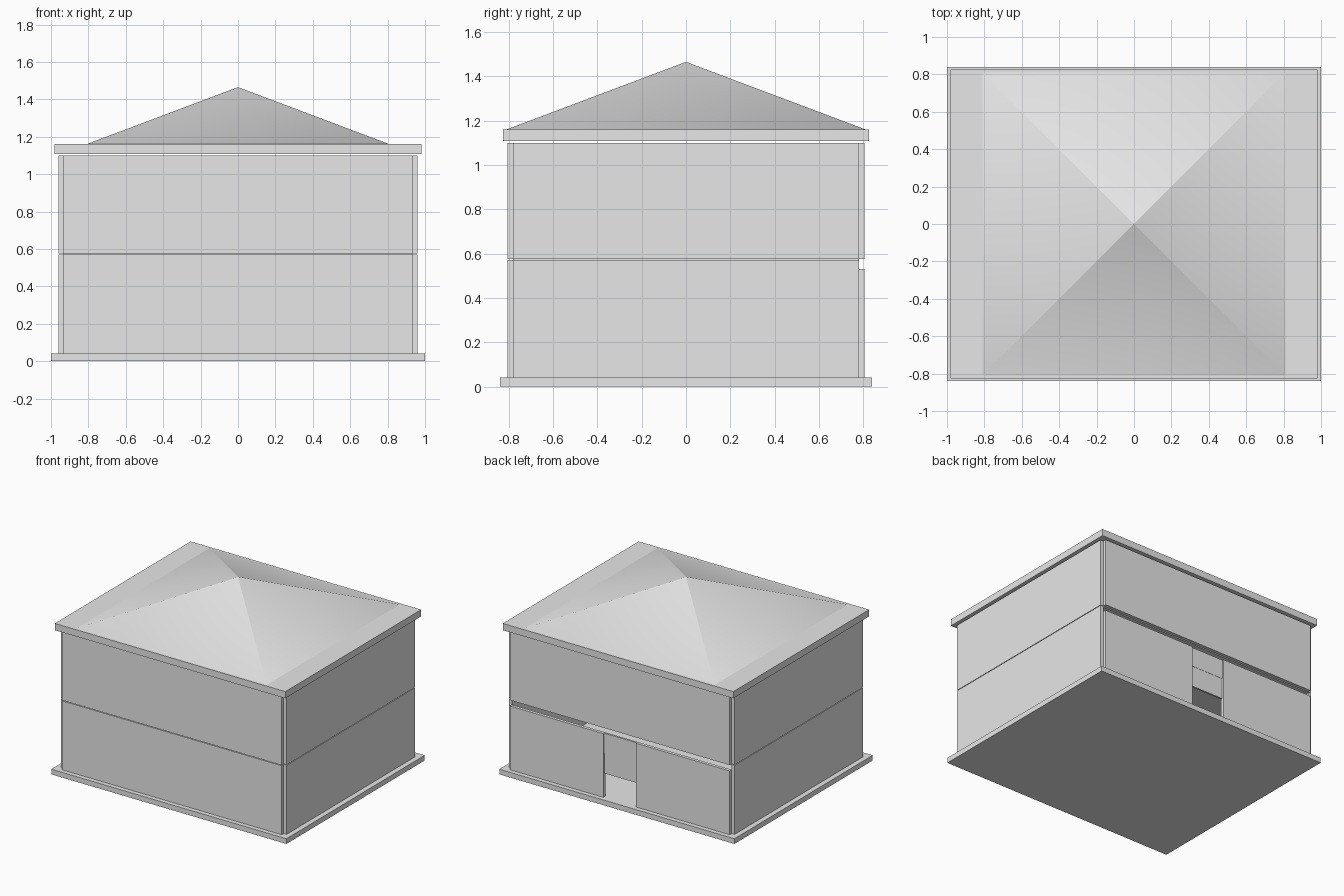
import bpy
from mathutils import Vector

cube = bpy.data.objects.get("Cube")
if cube:
    bpy.data.objects.remove(cube, do_unlink=True)

grey = bpy.data.materials.new("plain_grey")
grey.use_nodes = True
grey.diffuse_color = (0.8, 0.8, 0.8, 1)
grey.node_tree.nodes["Principled BSDF"].inputs["Base Color"].default_value = grey.diffuse_color


def add_object(name, verts, faces):
    mesh = bpy.data.meshes.new(name)
    mesh.from_pydata(verts, [], faces)
    mesh.materials.append(grey)
    mesh.update()
    obj = bpy.data.objects.new(name, mesh)
    bpy.context.collection.objects.link(obj)
    return obj


def box(name, xs, ys, zs):
    """Box spanning the given (min, max) ranges."""
    verts = [(x, y, z) for x in xs for y in ys for z in zs]
    faces = [(0, 1, 3, 2), (4, 6, 7, 5), (0, 4, 5, 1),
             (2, 3, 7, 6), (0, 2, 6, 4), (1, 5, 7, 3)]
    return add_object(name, verts, faces)


# Main dimensions
X_IN, X_OUT = 0.935, 0.96
Y_IN, Y_OUT = 0.78, 0.805
BASE, FLOOR, UPPER, TOP = 0.04, 0.57, 0.575, 1.10
BACK_TOP = 0.53
DOOR = 0.14
BACK = (Y_IN, Y_OUT)

# Foundation, intermediate floor and eaves slab
box("foundation", (-1, 1), (-0.84, 0.84), (0, BASE))
box("upper_floor", (-X_IN, X_IN), (-Y_IN, Y_IN), (FLOOR - 0.003, UPPER))
box("eaves_slab", (-0.98, 0.98), (-0.825, 0.825), (1.108, 1.16))

# Side and front walls on both storeys, leaving notched corners
for storey, zs in (("lower", (BASE, FLOOR)), ("upper", (UPPER, TOP))):
    box(storey + "_left_wall", (X_IN, X_OUT), (-Y_IN, Y_IN), zs)
    box(storey + "_right_wall", (-X_OUT, -X_IN), (-Y_IN, Y_IN), zs)
    box(storey + "_front_wall", (-X_IN, X_IN), (-Y_OUT, -Y_IN), zs)

# Back wall: full upper panel, lower panels either side of the doorway
box("upper_back_wall", (-X_IN, X_IN), BACK, (UPPER, TOP))
box("lower_back_wall_left", (DOOR, X_IN), BACK, (BASE, BACK_TOP))
box("lower_back_wall_right", (-X_IN, -DOOR), BACK, (BASE, BACK_TOP))

# Recessed lintel and half-raised door panel above the opening
box("door_lintel", (-DOOR, DOOR), (Y_IN, Y_OUT - 0.01), (0.38, BACK_TOP))
box("door_panel", (-DOOR, DOOR), (Y_IN, Y_OUT - 0.012), (0.22, 0.38))

# Pyramid roof, softly shaded towards its lower corners
R, EAVE, APEX = 0.81, 1.16, 1.465
corners = [(-R, -R, EAVE), (R, -R, EAVE), (R, R, EAVE), (-R, R, EAVE)]
slopes = [(i, (i + 1) % 4, 4) for i in range(4)]
roof = add_object("pyramid_roof", corners + [(0, 0, APEX)], slopes + [(3, 2, 1, 0)])
mesh = roof.data
normals = [Vector((0, 0, 1))] * len(mesh.loops)
for poly in mesh.polygons:
    poly.use_smooth = True
    for li in poly.loop_indices:
        co = mesh.vertices[mesh.loops[li].vertex_index].co
        normals[li] = poly.normal.copy()
        if len(poly.vertices) == 3 and co.z < APEX - 0.01:
            around = [p.normal for p in mesh.polygons
                      if len(p.vertices) == 3 and mesh.loops[li].vertex_index in p.vertices]
            normals[li] = sum(around, Vector()).normalized()
mesh.normals_split_custom_set([tuple(n) for n in normals])
